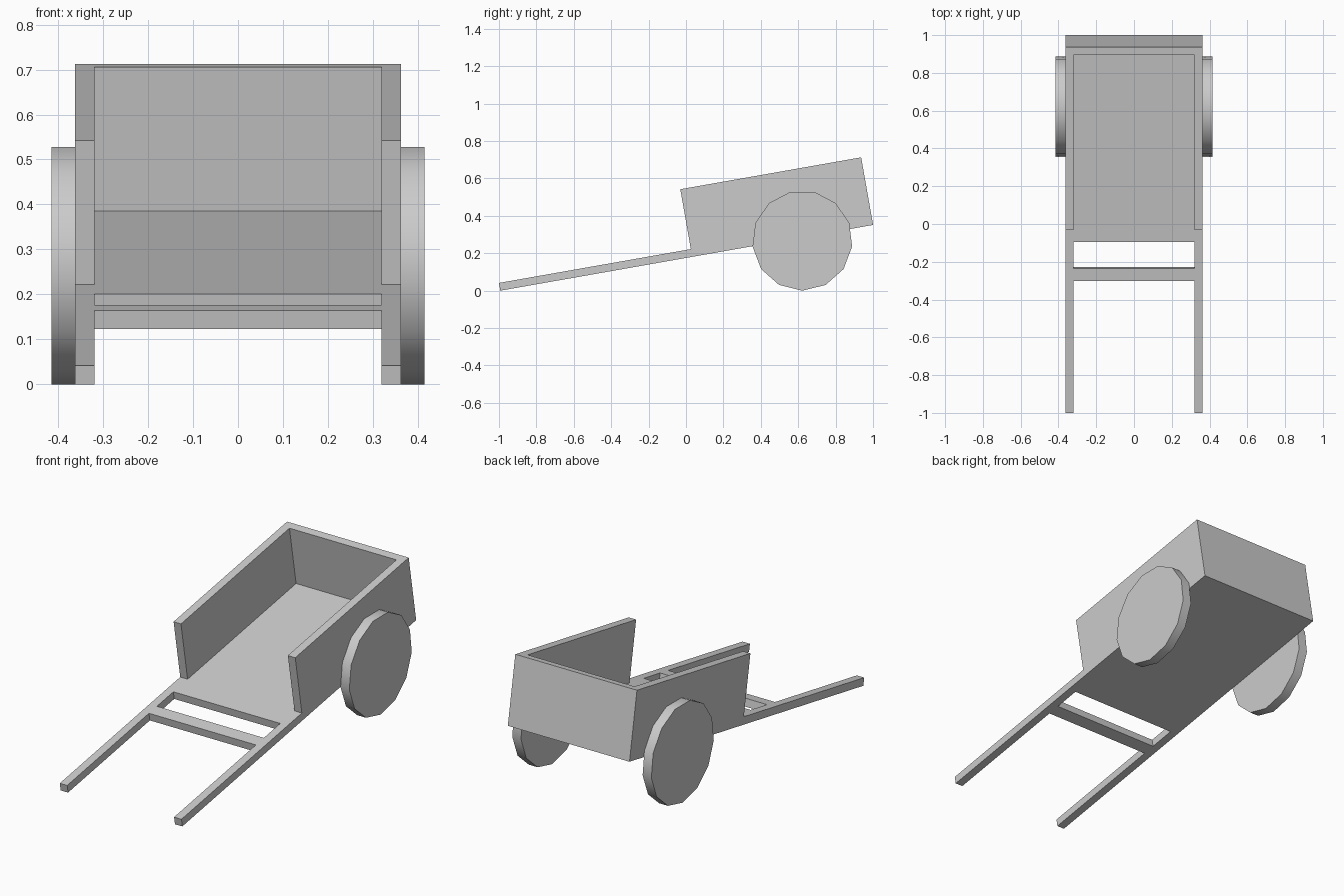
import bpy, bmesh, math
from mathutils import Matrix

if "Cube" in bpy.data.objects:
    bpy.data.objects.remove(bpy.data.objects["Cube"])

# Cart frame: y runs along the shafts, z across them, pitched up 10 degrees
TILT = Matrix.Translation((0, -0.993, 0)) @ Matrix.Rotation(math.radians(10), 4, 'X')
IN, OUT = 0.319, 0.363          # inner and outer faces of the sides
LENGTH, HEIGHT, THICK = 2.024, 0.367, 0.042


def prism(name, outline, x0, x1, matrix):
    """Extrude a (y, z) outline from x0 to x1."""
    bm = bmesh.new()
    face = bm.faces.new([bm.verts.new((x0, y, z)) for y, z in outline])
    ext = bmesh.ops.extrude_face_region(bm, geom=[face])
    moved = [v for v in ext["geom"] if isinstance(v, bmesh.types.BMVert)]
    bmesh.ops.translate(bm, verts=moved, vec=(x1 - x0, 0, 0))
    bmesh.ops.recalc_face_normals(bm, faces=bm.faces)
    bm.transform(matrix)
    mesh = bpy.data.meshes.new(name)
    bm.to_mesh(mesh)
    bm.free()
    obj = bpy.data.objects.new(name, mesh)
    bpy.context.collection.objects.link(obj)
    return obj


def rect(y0, y1, z0, z1):
    return [(y0, z0), (y1, z0), (y1, z1), (y0, z1)]


# Each shaft and side wall is one continuous piece
side = [(0, 0), (LENGTH, 0), (LENGTH, HEIGHT), (1.042, HEIGHT), (1.042, THICK), (0, THICK)]

# 13-sided wheel with a vertex touching the ground
R, N = 0.268, 13
wheel = [(0.622 + R * math.sin(2 * math.pi * i / N),
          R - R * math.cos(2 * math.pi * i / N)) for i in range(N)]

for s, label in ((-1, "left"), (1, "right")):
    prism(label + "_shaft_and_wall", side, s * IN, s * OUT, TILT)
    w = prism(label + "_wheel", wheel, s * OUT, s * 0.415, Matrix())
    bpy.ops.object.select_all(action='DESELECT')
    w.select_set(True)
    bpy.context.view_layer.objects.active = w
    bpy.ops.object.shade_smooth_by_angle(angle=math.radians(35))

# Floor, back wall and crossbar span between the sides
prism("floor", rect(0.919, LENGTH, 0, THICK), -IN, IN, TILT)
prism("back_wall", rect(LENGTH - 0.043, LENGTH, THICK, HEIGHT), -IN, IN, TILT)
prism("crossbar", rect(0.708, 0.777, 0, THICK), -IN, IN, TILT)
